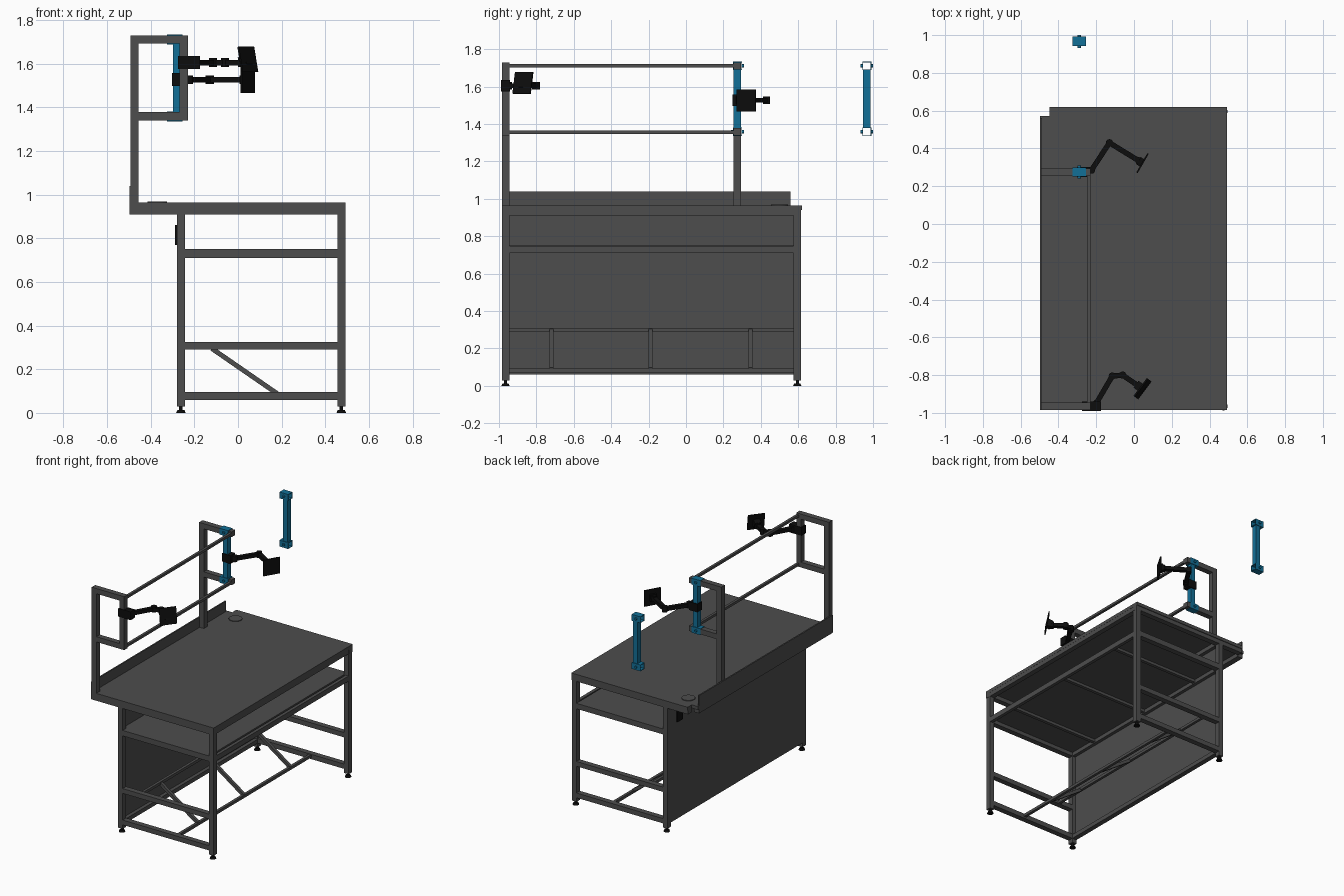
import bpy, bmesh, math
from mathutils import Vector, Matrix

if "Cube" in bpy.data.objects:
    bpy.data.objects.remove(bpy.data.objects["Cube"])


def material(name, rgb):
    m = bpy.data.materials.new(name)
    m.diffuse_color = (*rgb, 1)
    m.use_nodes = True
    m.node_tree.nodes["Principled BSDF"].inputs["Base Color"].default_value = m.diffuse_color
    return m


GRAY = material("dark gray", (0.075, 0.075, 0.075))
BLUE = material("blue", (0.006, 0.16, 0.31))
BLACK = material("black", (0.004, 0.004, 0.004))


def finish(name, bm, mat):
    me = bpy.data.meshes.new(name)
    bmesh.ops.recalc_face_normals(bm, faces=bm.faces)
    bm.to_mesh(me)
    bm.free()
    me.materials.append(mat)
    ob = bpy.data.objects.new(name, me)
    bpy.context.collection.objects.link(ob)
    return ob


def box(name, x, y, z, mat=GRAY):
    """Box from (min, max) ranges."""
    bm = bmesh.new()
    c = [(a + b) / 2 for a, b in (x, y, z)]
    s = [b - a for a, b in (x, y, z)]
    bmesh.ops.create_cube(bm, size=1, matrix=Matrix.Translation(c) @ Matrix.Diagonal((*s, 1)))
    return finish(name, bm, mat)


def beam(name, a, b, w, h, mat=GRAY):
    """Box of width w and height h running from a to b."""
    a, b = Vector(a), Vector(b)
    d = b - a
    side = d.cross(Vector((0, 0, 1))).normalized()
    up = side.cross(d).normalized()
    rot = Matrix((d.normalized(), side, up)).transposed().to_4x4()
    bm = bmesh.new()
    bmesh.ops.create_cube(bm, size=1, matrix=Matrix.Translation((a + b) / 2) @ rot
                          @ Matrix.Diagonal((d.length, w, h, 1)))
    return finish(name, bm, mat)


def rod(name, a, b, r, mat=BLACK, r2=None, n=20):
    """Cylinder or cone from a to b."""
    a, b = Vector(a), Vector(b)
    d = b - a
    bm = bmesh.new()
    bmesh.ops.create_cone(bm, cap_ends=True, segments=n, radius1=r, radius2=r if r2 is None else r2,
                          depth=d.length, matrix=Matrix.Translation((a + b) / 2)
                          @ d.to_track_quat('Z', 'Y').to_matrix().to_4x4())
    for f in bm.faces:
        f.smooth = len(f.verts) == 4
    ob = finish(name, bm, mat)
    for e in ob.data.edges:
        e.use_edge_sharp = False
    bm = bmesh.new()
    bm.from_mesh(ob.data)
    for e in bm.edges:
        e.smooth = all(len(f.verts) == 4 for f in e.link_faces)
    bm.to_mesh(ob.data)
    bm.free()
    return ob


Y0, Y1 = -0.985, 0.615     # table ends
T = 0.04                   # tube thickness
LX = (-0.28, 0.455)        # leg positions, minimum x
LY = (Y0, Y1 - T)

# Table top with a notched rear corner
bm = bmesh.new()
outline = [(-0.497, Y0), (0.493, Y0), (0.493, 0.62), (-0.447, 0.62), (-0.447, 0.572), (-0.497, 0.572)]
face = bm.faces.new([bm.verts.new((x, y, 0.94)) for x, y in outline])
ext = bmesh.ops.extrude_face_region(bm, geom=[face])
bmesh.ops.translate(bm, vec=(0, 0, 0.024),
                    verts=[v for v in ext["geom"] if isinstance(v, bmesh.types.BMVert)])
finish("table_top", bm, GRAY)
rod("cable_grommet", (-0.37, 0.5, 0.963), (-0.37, 0.5, 0.969), 0.045, GRAY, n=32)
box("rear_upstand", (-0.498, -0.488), (Y0, 0.56), (0.91, 1.04))

# Frame under the top
for i, y in enumerate(LY):
    box(f"top_cross_beam_{i}", (-0.497 if i == 0 else -0.447, 0.493), (y, y + T), (0.91, 0.94))
for i, x in enumerate(LX):
    box(f"top_long_beam_{i}", (x, x + 0.037), (Y0 + T, Y1 - T), (0.91, 0.94))
box("top_rear_beam", (-0.488, -0.455), (Y0 + T, 0.56), (0.91, 0.94))

# Legs, feet and end rails
for j, y in enumerate(LY):
    for i, x in enumerate(LX):
        box(f"leg_{i}{j}", (x, x + 0.037), (y, y + T), (0.03, 0.91))
        cx, cy = x + 0.0185, y + T / 2
        rod(f"foot_{i}{j}", (cx, cy, 0), (cx, cy, 0.014), 0.022, r2=0.016)
        rod(f"foot_stem_{i}{j}", (cx, cy, 0.01), (cx, cy, 0.032), 0.008)
    for k, (z0, z1) in enumerate(((0.06, 0.095), (0.29, 0.325), (0.71, 0.75))):
        box(f"end_rail_{j}{k}", (LX[0] + 0.037, LX[1]), (y, y + T), (z0, z1))

# Back panel and lower shelf
inner = (Y0 + T, Y1 - T)
box("back_panel", (-0.279, -0.269), inner, (0.06, 0.91))
box("back_bottom_rail", (-0.269, -0.243), inner, (0.06, 0.09))
box("shelf", (-0.265, 0.456), inner, (0.738, 0.75))
for i, x in enumerate(LX):
    box(f"shelf_long_beam_{i}", (x + 0.012, x + 0.036), inner, (0.71, 0.748))

# Foot frame: two long rails, diagonal braces, and shelf cross beams
box("upper_foot_rail", (-0.135, -0.115), inner, (0.29, 0.31))
box("lower_foot_rail", (0.17, 0.19), inner, (0.072, 0.092))
for i, y in enumerate((-0.72, -0.19, 0.345)):
    beam(f"diagonal_brace_{i}", (-0.12, y, 0.295), (0.18, y, 0.088), 0.022, 0.022)
    box(f"shelf_cross_beam_{i}", (-0.245, 0.467), (y - 0.012, y + 0.012), (0.718, 0.74))
box("socket_box", (-0.289, -0.275), (0.45, 0.51), (0.77, 0.86), BLACK)

# Upright frames above the table
for i, y in enumerate((-0.985, 0.255)):
    box(f"upright_post_{i}", (-0.493, -0.455), (y, y + T), (0.91, 1.73))
    for k, z in enumerate((1.34, 1.692)):
        box(f"upright_arm_{i}{k}", (-0.455, -0.23), (y, y + T), (z, z + 0.038))
box("front_upright_bar", (-0.268, -0.23), (-0.985, -0.945), (1.378, 1.692))
for k, z in enumerate((1.356, 1.711)):
    box(f"tie_rail_{k}", (-0.25, -0.231), (-0.945, 0.255), (z - 0.009, z + 0.009))


# Blue sliding bars with hollow clamp sleeves, one fitted and one loose
def sliding_bar(name, y):
    box(name, (-0.298, -0.262), (y - 0.02, y + 0.02), (1.382, 1.688), BLUE)
    for k, z in enumerate((1.359, 1.711)):
        bm = bmesh.new()
        for dy, dz, hy, hz in ((-0.0225, 0, 0.002, 0.023), (0.0225, 0, 0.002, 0.023),
                               (0, -0.021, 0.0225, 0.002), (0, 0.021, 0.0225, 0.002)):
            bmesh.ops.create_cube(bm, size=1, matrix=Matrix.Translation((-0.29, y + dy, z + dz))
                                  @ Matrix.Diagonal((0.07, hy * 2, hz * 2, 1)))
        finish(f"{name}_sleeve_{k}", bm, BLUE)
        for s in (-1, 1):
            rod(f"{name}_bolt_{k}_{s}", (-0.29, y + s * 0.024, z), (-0.29, y + s * 0.034, z), 0.009, BLUE, n=12)


sliding_bar("fitted_blue_bar", 0.275)
sliding_bar("loose_blue_bar", 0.967)


# Jointed screen arms ending in a square plate
def screen_arm(name, pts, z, plate_c, plate_dir, tilt):
    for i, (a, b) in enumerate(zip(pts, pts[1:])):
        beam(f"{name}_link_{i}", (*a, z), (*b, z), 0.028, 0.026, BLACK)
    for i, p in enumerate(pts):
        rod(f"{name}_joint_{i}", (*p, z - 0.02), (*p, z + 0.02), 0.019)
    along = Vector((*plate_dir, 0)).normalized()
    normal = along.cross(Vector((0, 0, 1)))
    c = Vector(plate_c)
    rot = Matrix((along, normal, Vector((0, 0, 1)))).transposed().to_4x4()
    rot = rot @ Matrix.Rotation(tilt, 4, 'X')
    bm = bmesh.new()
    bmesh.ops.create_cube(bm, size=1, matrix=Matrix.Translation(c) @ rot @ Matrix.Diagonal((0.118, 0.008, 0.118, 1)))
    finish(f"{name}_plate", bm, BLACK)
    beam(f"{name}_head", (*pts[-1], z), c, 0.045, 0.05, BLACK)


screen_arm("front_screen_arm", [(-0.2, -0.95), (-0.115, -0.805), (-0.06, -0.8), (0.02, -0.855)], 1.605,
           (0.045, -0.872, 1.62), (0.6, 0.8), 0.2)
box("front_arm_clamp", (-0.275, -0.175), (-0.99, -0.94), (1.575, 1.635), BLACK)
screen_arm("rear_screen_arm", [(-0.225, 0.285), (-0.13, 0.43), (0.025, 0.335)], 1.527,
           (0.045, 0.322, 1.525), (0.5, 0.87), 0)
box("rear_arm_clamp", (-0.303, -0.235), (0.248, 0.302), (1.497, 1.557), BLACK)
